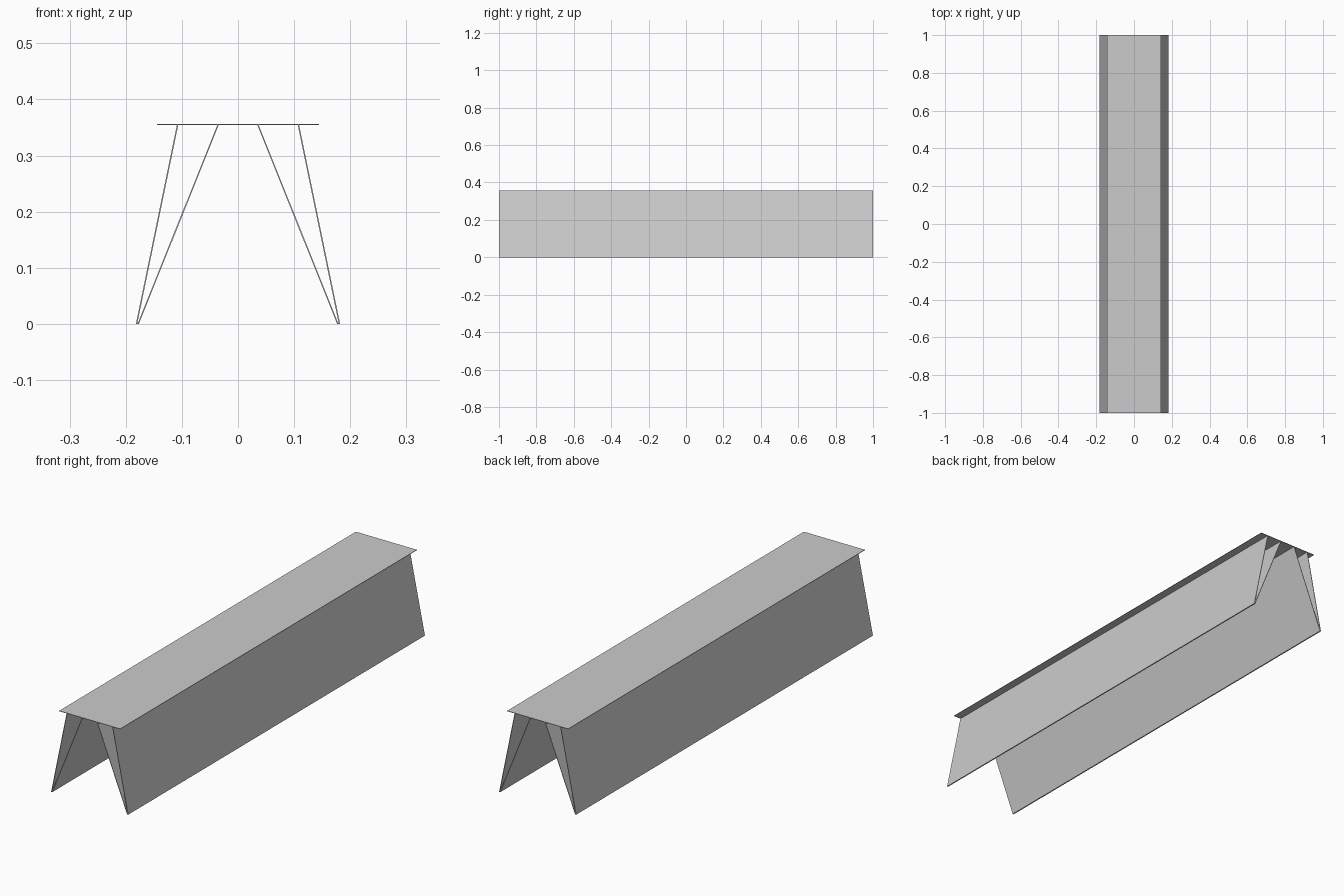
import bpy
import bmesh
from mathutils import Vector

cube = bpy.data.objects.get("Cube")
if cube:
    bpy.data.objects.remove(cube, do_unlink=True)

LENGTH = 2.0
HEIGHT = 0.356
SHEET = 0.002
BOARD_BOTTOM = HEIGHT - SHEET

grey = bpy.data.materials.new("plain grey")
grey.use_nodes = True
colour = (0.6, 0.6, 0.6, 1.0)
grey.diffuse_color = colour
grey.node_tree.nodes["Principled BSDF"].inputs["Base Color"].default_value = colour


def extrude_profile(name, profile):
    """Sweep an x-z outline along the full length in y."""
    bm = bmesh.new()
    face = bm.faces.new([bm.verts.new((x, -LENGTH / 2, z)) for x, z in profile])
    swept = bmesh.ops.extrude_face_region(bm, geom=[face])
    verts = [v for v in swept["geom"] if isinstance(v, bmesh.types.BMVert)]
    bmesh.ops.translate(bm, verts=verts, vec=Vector((0, LENGTH, 0)))
    bmesh.ops.recalc_face_normals(bm, faces=bm.faces)
    mesh = bpy.data.meshes.new(name)
    bm.to_mesh(mesh)
    bm.free()
    mesh.materials.append(grey)
    obj = bpy.data.objects.new(name, mesh)
    bpy.context.collection.objects.link(obj)
    return obj


def leg_panel(name, side, foot, head):
    """Slanted sheet; foot and head are the outer x at ground and board."""
    w = SHEET * 1.2
    outline = [(foot, 0), (head, BOARD_BOTTOM), (head - w, BOARD_BOTTOM), (foot - w, 0)]
    extrude_profile(name, [(side * x, z) for x, z in outline])


# Flat top board
extrude_profile("top_board", [(-0.144, BOARD_BOTTOM), (0.144, BOARD_BOTTOM),
                              (0.144, HEIGHT), (-0.144, HEIGHT)])

# Two V-shaped legs, each with a steep outer sheet and a slanted inner sheet
for label, side in (("left", 1), ("right", -1)):
    leg_panel(label + "_outer_panel", side, 0.182, 0.109)
    leg_panel(label + "_inner_panel", side, 0.179, 0.037)
